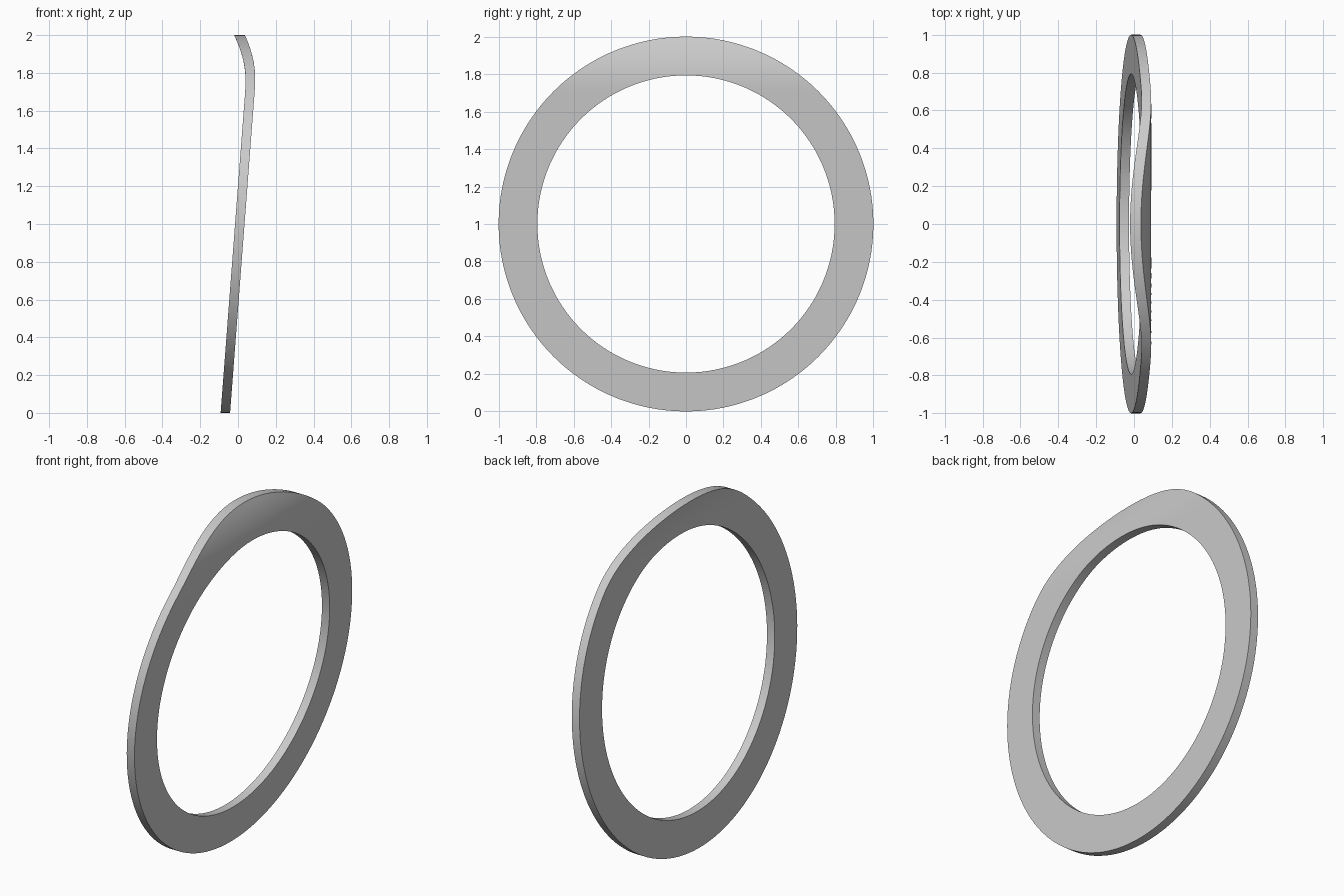
import bpy, bmesh
from math import sin, cos, pi

if "Cube" in bpy.data.objects:
    bpy.data.objects.remove(bpy.data.objects["Cube"])

SEGMENTS, STEPS = 128, 10
OUTER, INNER = 1.0, 0.793


def centre_x(z):
    # slight lean, curling back over the top
    x = -0.067 + 0.0765 * z
    if z > 1.72:
        x -= 0.997 * (z - 1.72) ** 2
    return x


# cross-section loop: across one face, then back across the other
section = [(OUTER + (INNER - OUTER) * i / STEPS, 1) for i in range(STEPS + 1)]
section += [(r, -1) for r, side in reversed(section)]

# sweep the section around the ring
bm = bmesh.new()
rings = []
for k in range(SEGMENTS):
    a = 2 * pi * k / SEGMENTS
    ring = []
    for r, side in section:
        y, z = r * cos(a), 1 + r * sin(a)
        half = 0.025 + max(0, z - 1.75) * 0.014
        ring.append(bm.verts.new((centre_x(z) + side * half, y, z)))
    rings.append(ring)

n = len(section)
for k in range(SEGMENTS):
    a, b = rings[k], rings[(k + 1) % SEGMENTS]
    for i in range(n):
        j = (i + 1) % n
        bm.faces.new((a[i], a[j], b[j], b[i]))
bmesh.ops.recalc_face_normals(bm, faces=bm.faces)

mesh = bpy.data.meshes.new("bent_ring")
bm.to_mesh(mesh)
bm.free()
obj = bpy.data.objects.new("bent_ring", mesh)
bpy.context.collection.objects.link(obj)

# smooth faces, sharp rims
bpy.context.view_layer.objects.active = obj
obj.select_set(True)
bpy.ops.object.shade_smooth_by_angle(angle=0.6)
